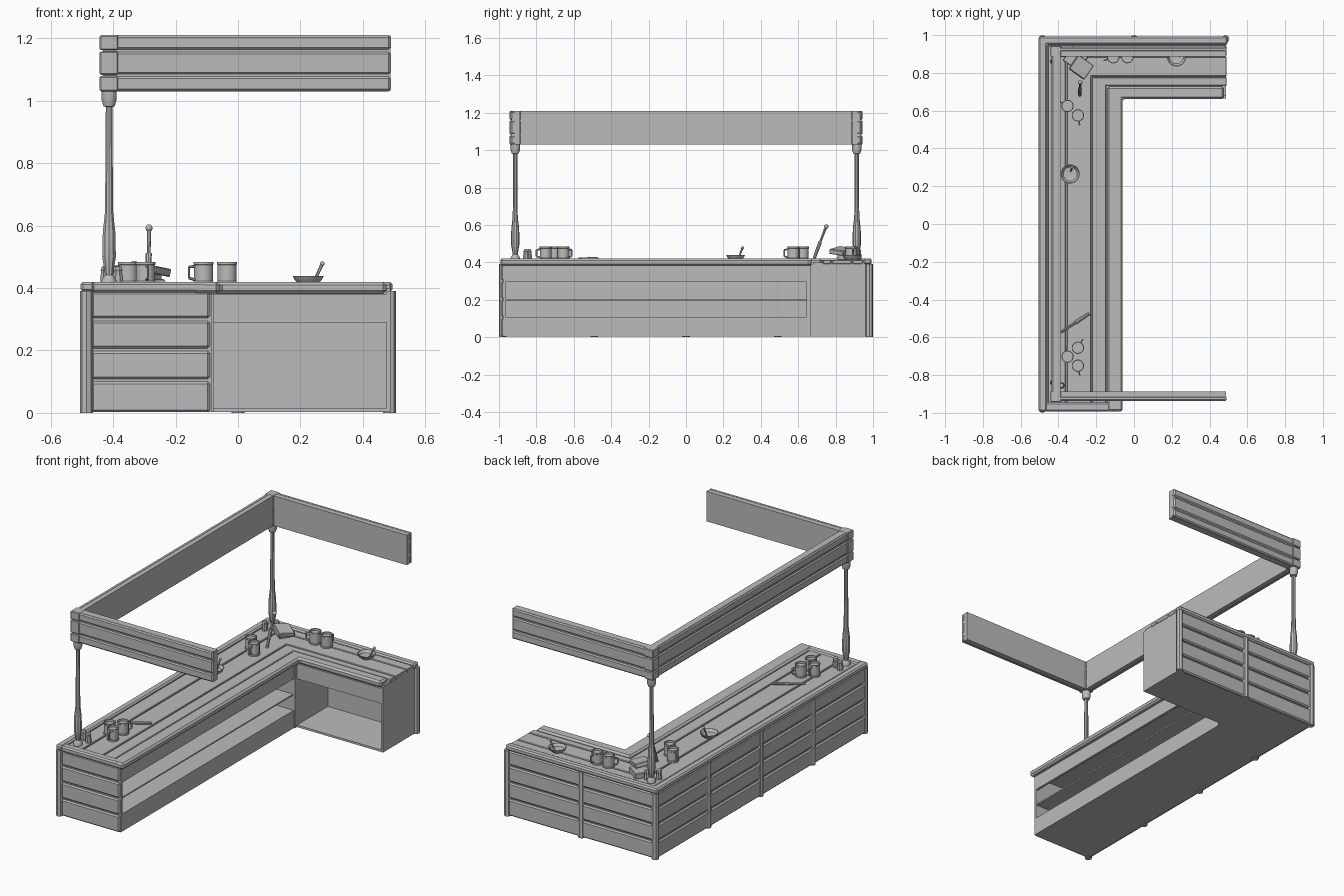
import bpy, bmesh, math
from mathutils import Vector, Matrix

if "Cube" in bpy.data.objects:
    bpy.data.objects.remove(bpy.data.objects["Cube"])

grey = bpy.data.materials.new("plain grey")
grey.diffuse_color = (0.5, 0.5, 0.5, 1)
grey.use_nodes = True
grey.node_tree.nodes["Principled BSDF"].inputs["Base Color"].default_value = grey.diffuse_color


def finish(name, bm, bevel=0.0, smooth=False):
    bmesh.ops.recalc_face_normals(bm, faces=bm.faces)
    me = bpy.data.meshes.new(name)
    bm.to_mesh(me)
    bm.free()
    ob = bpy.data.objects.new(name, me)
    bpy.context.collection.objects.link(ob)
    me.materials.append(grey)
    if bevel:
        m = ob.modifiers.new("bevel", 'BEVEL')
        m.width, m.segments, m.limit_method = bevel, 1, 'ANGLE'
    if smooth:
        bpy.ops.object.select_all(action='DESELECT')
        ob.select_set(True)
        bpy.context.view_layer.objects.active = ob
        bpy.ops.object.shade_smooth_by_angle(angle=math.radians(35))
    return ob


def box(name, x0, x1, y0, y1, z0, z1, bevel=0.0, rot=None):
    bm = bmesh.new()
    mat = Matrix.Translation(((x0 + x1) / 2, (y0 + y1) / 2, (z0 + z1) / 2))
    if rot is not None:
        mat = mat @ rot
    mat = mat @ Matrix.Diagonal((x1 - x0, y1 - y0, z1 - z0, 1))
    bmesh.ops.create_cube(bm, size=1, matrix=mat)
    return finish(name, bm, bevel)


def l_strip(name, xa, ya, xb, yb, z0, z1, x_end, y_end=-0.975, bevel=0.0):
    """L-shaped slab between an outer corner (xa, ya) and an inner corner (xb, yb)."""
    bm = bmesh.new()
    pts = [(xa, y_end), (xa, ya), (x_end, ya), (x_end, yb), (xb, yb), (xb, y_end)]
    f = bm.faces.new([bm.verts.new((x, y, z0)) for x, y in pts])
    ext = bmesh.ops.extrude_face_region(bm, geom=[f])
    bmesh.ops.translate(bm, vec=(0, 0, z1 - z0),
                        verts=[v for v in ext['geom'] if isinstance(v, bmesh.types.BMVert)])
    return finish(name, bm, bevel)


def lathe(name, profile, x, y, z, sides=12):
    """Turn an (r, z) profile about a vertical axis; r = 0 closes the shape."""
    bm = bmesh.new()
    rings = []
    for r, h in profile:
        if r == 0:
            rings.append([bm.verts.new((x, y, z + h))] * sides)
        else:
            rings.append([bm.verts.new((x + r * math.cos(2 * math.pi * (i + .5) / sides),
                                        y + r * math.sin(2 * math.pi * (i + .5) / sides), z + h))
                          for i in range(sides)])
    for a, b in zip(rings, rings[1:]):
        for i in range(sides):
            j = (i + 1) % sides
            bm.faces.new(list(dict.fromkeys([a[i], a[j], b[j], b[i]])))
    return finish(name, bm, smooth=True)


def rod(name, a, b, r1, r2, sides=8):
    a, b = Vector(a), Vector(b)
    bm = bmesh.new()
    mat = Matrix.Translation((a + b) / 2) @ (b - a).to_track_quat('Z', 'Y').to_matrix().to_4x4()
    bmesh.ops.create_cone(bm, cap_ends=True, segments=sides, radius1=r1, radius2=r2,
                          depth=(b - a).length, matrix=mat)
    return finish(name, bm, smooth=True)


def ball(name, c, r, scale=(1, 1, 1)):
    bm = bmesh.new()
    bmesh.ops.create_uvsphere(bm, u_segments=10, v_segments=6, radius=r,
                              matrix=Matrix.Translation(c) @ Matrix.Diagonal((*scale, 1)))
    return finish(name, bm, smooth=True)


# Cabinet floor and deck under the worktop
l_strip("cabinet_floor", -0.485, 0.975, -0.085, 0.665, 0.003, 0.015, 0.488)
l_strip("worktop_deck", -0.485, 0.975, -0.085, 0.68, 0.375, 0.398, 0.488)

# Outer walls and partitions
box("left_wall", -0.485, -0.465, -0.975, 0.975, 0.003, 0.38)
box("back_wall", -0.485, 0.488, 0.955, 0.975, 0.003, 0.38)
box("front_wall", -0.485, -0.085, -0.978, -0.965, 0.003, 0.38)
box("right_wall", 0.475, 0.488, 0.665, 0.975, 0.003, 0.39)
box("corner_partition", -0.47, -0.085, 0.645, 0.665, 0.003, 0.38)
box("bay_partition", -0.1, -0.078, 0.645, 0.96, 0.003, 0.38)

# Long open shelf unit facing the inside
box("kick_panel", -0.1, -0.085, -0.975, 0.66, 0.003, 0.108)
box("shelf_apron", -0.1, -0.085, -0.975, 0.66, 0.295, 0.38)
box("lower_shelf", -0.47, -0.09, -0.97, 0.65, 0.098, 0.108)
box("middle_shelf", -0.47, -0.09, -0.97, 0.65, 0.195, 0.203)
box("bay_apron", -0.085, 0.48, 0.665, 0.68, 0.29, 0.38)

# Bevelled cladding boards on the outside faces
for i, (z0, z1) in enumerate([(0.003, 0.1), (0.108, 0.198), (0.207, 0.295), (0.304, 0.388)]):
    box(f"left_board_{i}", -0.498, -0.48, -0.975, 0.975, z0, z1, 0.007)
    box(f"back_board_{i}", -0.48, 0.48, 0.97, 0.99, z0, z1, 0.007)
    box(f"front_board_{i}", -0.47, -0.09, -0.988, -0.97, z0, z1, 0.007)

# Upright battens: corners and in between
battens = [(-0.485, y) for y in (-0.98, -0.49, 0, 0.49, 0.98)] + [(0, 0.98), (0.485, 0.98)]
for i, (x, y) in enumerate(battens):
    rod(f"batten_{i}", (x, y, 0), (x, y, 0.39), 0.0205, 0.0205)

# Worktop: raised rims and three mitred planks
l_strip("outer_rim", -0.505, 0.993, -0.46, 0.95, 0.388, 0.42, 0.495, -0.993, 0.008)
l_strip("inner_rim", -0.143, 0.727, -0.06, 0.662, 0.382, 0.42, 0.475, -0.993, 0.01)
box("front_rim", -0.47, -0.1, -0.993, -0.945, 0.385, 0.419, 0.008)
l_strip("plank_outer", -0.456, 0.946, -0.362, 0.89, 0.39, 0.412, 0.49, -0.95, 0.003)
l_strip("plank_middle", -0.355, 0.885, -0.228, 0.782, 0.39, 0.412, 0.49, -0.95, 0.003)
l_strip("plank_inner", -0.222, 0.776, -0.148, 0.732, 0.39, 0.412, 0.49, -0.95, 0.003)

# Header: flat backing, three bevelled boards outside, corner blocks
bands = [(1.03, 1.079), (1.083, 1.158), (1.162, 1.21)]
box("left_header", -0.432, -0.39, -0.93, 0.93, 1.031, 1.209)
for i, (z0, z1) in enumerate(bands):
    box(f"left_header_board_{i}", -0.438, -0.41, -0.91, 0.91, z0, z1, 0.008)
for side, s in (("front", -1), ("back", 1)):
    a, b = sorted((s * 0.932, s * 0.888))
    box(side + "_header", -0.42, 0.488, a, b, 1.031, 1.209)
    for i, (z0, z1) in enumerate(bands):
        a, b = sorted((s * 0.938, s * 0.91))
        box(f"{side}_header_board_{i}", -0.41, 0.49, a, b, z0, z1, 0.008)
        a, b = sorted((s * 0.943, s * 0.884))
        box(f"{side}_corner_block_{i}", -0.443, -0.384, a, b, z0, z1, 0.004)
    # Turned post under each corner
    lathe(side + "_post", [(0, 0), (0.025, 0), (0.025, 0.015), (0.014, 0.032), (0.017, 0.055),
                           (0.023, 0.09), (0.021, 0.17), (0.0135, 0.235), (0.011, 0.57),
                           (0.019, 0.572), (0.025, 0.592), (0.025, 0.622), (0, 0.622)],
          -0.413, s * 0.913, 0.41, 10)

# Mugs with handles: x, y, handle direction in degrees
mugs = [(-0.11, 0.883, 200), (-0.035, 0.883, 80), (-0.352, 0.625, 150), (-0.297, 0.575, -80),
        (-0.297, -0.655, 60), (-0.352, -0.702, 95), (-0.297, -0.75, -80)]
for i, (x, y, ang) in enumerate(mugs):
    lathe(f"mug_{i}", [(0, 0), (0.033, 0), (0.033, 0.008), (0.031, 0.01), (0.031, 0.062),
                       (0.033, 0.064), (0.033, 0.072), (0.028, 0.072), (0.028, 0.06), (0, 0.06)],
          x, y, 0.412, 14)
    d = Vector((math.cos(math.radians(ang)), math.sin(math.radians(ang)), 0))
    c = Vector((x, y, 0.412))
    pts = [c + d * r + Vector((0, 0, h)) for r, h in ((0.029, 0.058), (0.05, 0.055),
                                                      (0.05, 0.02), (0.029, 0.014))]
    for k in range(3):
        rod(f"mug_{i}_handle_{k}", pts[k], pts[k + 1], 0.0045, 0.0045, 6)

# Small shakers beside the posts
for i, (x, y) in enumerate([(-0.425, -0.84), (-0.385, -0.855), (-0.425, 0.86), (-0.375, 0.9)]):
    lathe(f"shaker_{i}", [(0, 0), (0.016, 0), (0.018, 0.02), (0.014, 0.04), (0.016, 0.045),
                          (0.012, 0.056), (0, 0.06)], x, y, 0.412, 8)

# Bowls with spoons
for i, (x, y, dx, dy) in enumerate([(-0.338, 0.265, 0.01, 0.037), (0.225, 0.885, 0.045, 0.01)]):
    lathe(f"bowl_{i}", [(0, 0), (0.028, 0), (0.043, 0.012), (0.051, 0.027), (0.047, 0.027),
                        (0.037, 0.012), (0, 0.007)], x, y, 0.412, 16)
    rod(f"spoon_{i}", (x + dx * 0.4, y + dy * 0.4, 0.42), (x + dx, y + dy, 0.478), 0.004, 0.006, 6)
    ball(f"spoon_tip_{i}", (x + dx, y + dy, 0.478), 0.008)

# Two stacked tilted blocks in the corner
turn = Matrix.Rotation(math.radians(-35), 4, 'Z')
box("flat_block", -0.36, -0.26, 0.83, 0.92, 0.412, 0.445, 0.003, turn)
box("tilted_block", -0.33, -0.23, 0.785, 0.875, 0.448, 0.474, 0.003,
    Matrix.Rotation(math.radians(12), 4, 'Y') @ turn)

# Upright utensil leaning in the corner
rod("utensil_blade", (-0.287, 0.682, 0.412), (-0.286, 0.718, 0.51), 0.008, 0.01)
rod("utensil_handle", (-0.286, 0.718, 0.51), (-0.285, 0.748, 0.588), 0.006, 0.007)
ball("utensil_knob", (-0.285, 0.75, 0.592), 0.012)

# Utensil lying on the worktop
rod("lying_utensil_handle", (-0.385, -0.572, 0.42), (-0.31, -0.522, 0.42), 0.006, 0.007)
rod("lying_utensil_blade", (-0.31, -0.522, 0.42), (-0.237, -0.474, 0.42), 0.01, 0.008)
